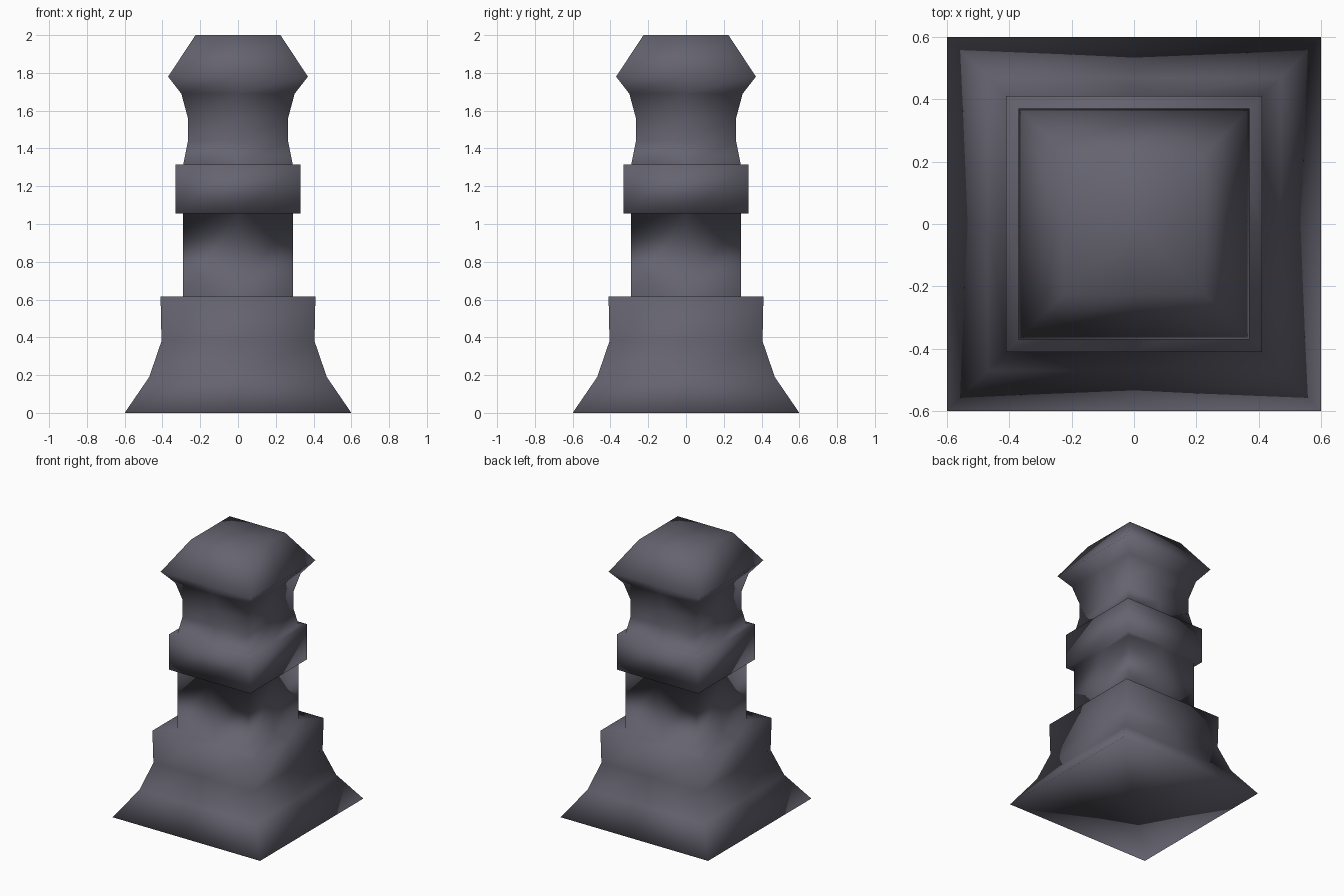
import bpy, bmesh

if "Cube" in bpy.data.objects:
    bpy.data.objects.remove(bpy.data.objects["Cube"])

# Half-width and height of each square ring, bottom to top
PROFILE = [
    (0.60, 0.00), (0.47, 0.19), (0.405, 0.38), (0.41, 0.615),   # flared foot
    (0.29, 0.615), (0.29, 1.055),                               # shaft
    (0.33, 1.055), (0.33, 1.315),                               # collar
    (0.29, 1.315), (0.265, 1.44), (0.265, 1.56),                # neck
    (0.30, 1.69), (0.37, 1.78), (0.225, 2.00),                  # head
]
# Square outline with a vertex at each corner and each side's middle
OUTLINE = [(-1, -1), (0, -1), (1, -1), (1, 0), (1, 1), (0, 1), (-1, 1), (-1, 0)]

bm = bmesh.new()
rings = [[bm.verts.new((x * r, y * r, z)) for x, y in OUTLINE] for r, z in PROFILE]

# Walls and ledges between neighbouring rings
for low, high in zip(rings, rings[1:]):
    for i in range(8):
        j = (i + 1) % 8
        bm.faces.new((low[i], low[j], high[j], high[i]))

# Bottom and top caps, four quads around a centre vertex
for ring, z in ((rings[0], PROFILE[0][1]), (rings[-1], PROFILE[-1][1])):
    centre = bm.verts.new((0, 0, z))
    for i in range(0, 8, 2):
        bm.faces.new((centre, ring[i - 1], ring[i], ring[i + 1]))

bmesh.ops.recalc_face_normals(bm, faces=bm.faces)
for face in bm.faces:
    face.smooth = True

mesh = bpy.data.meshes.new("square_pillar")
bm.to_mesh(mesh)
bm.free()

# Dark grey stone
stone = bpy.data.materials.new("dark_stone")
stone.diffuse_color = (0.13, 0.125, 0.16, 1)
stone.use_nodes = True
stone.node_tree.nodes["Principled BSDF"].inputs["Base Color"].default_value = stone.diffuse_color
mesh.materials.append(stone)

pillar = bpy.data.objects.new("square_pillar", mesh)
bpy.context.collection.objects.link(pillar)
